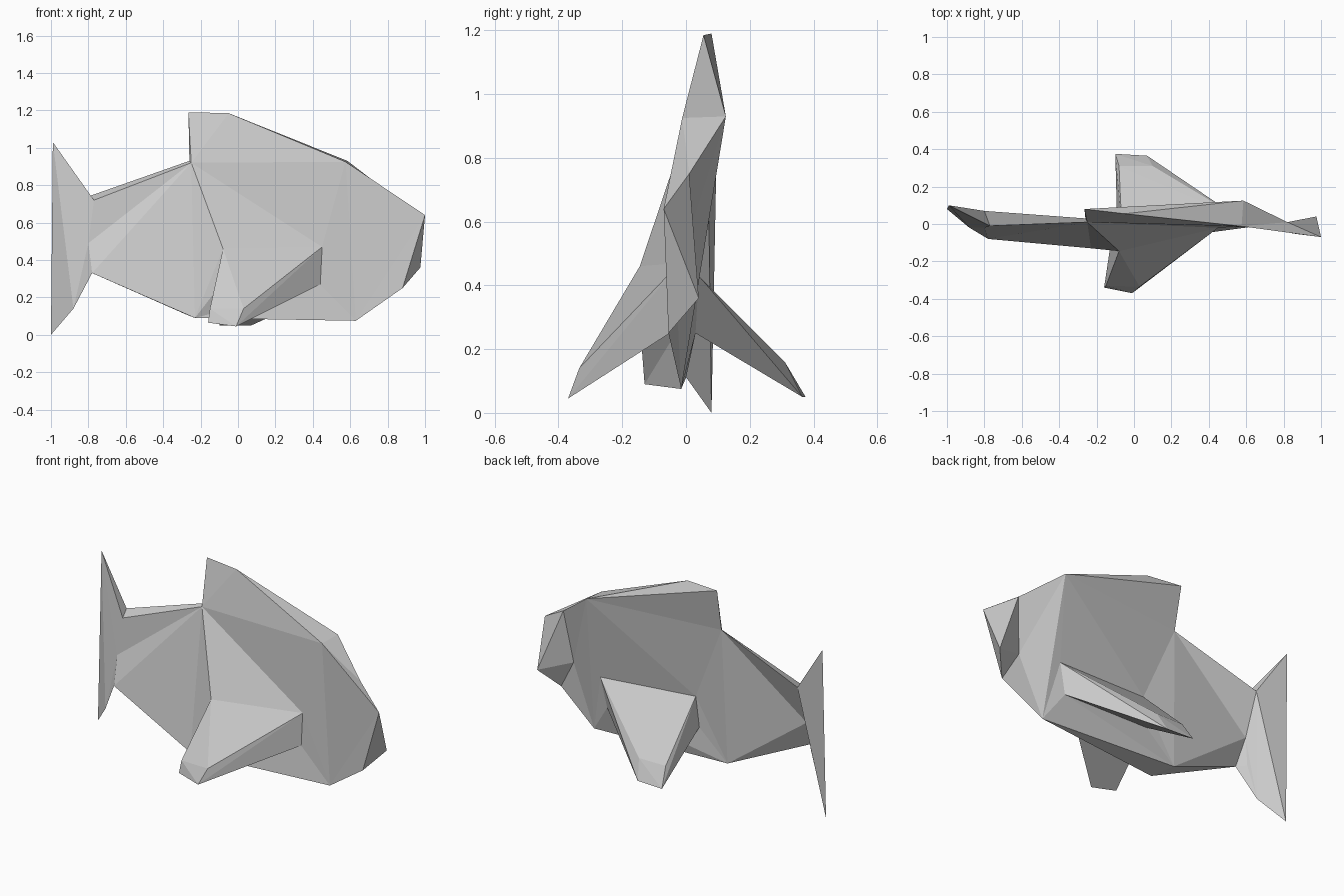
import bpy
import bmesh

default_cube = bpy.data.objects.get("Cube")
if default_cube:
    bpy.data.objects.remove(default_cube, do_unlink=True)

# One plain grey for the whole fish
grey = bpy.data.materials.new("plain_grey")
grey.use_nodes = True
grey.diffuse_color = (0.6, 0.6, 0.6, 1)
grey.node_tree.nodes["Principled BSDF"].inputs["Base Color"].default_value = grey.diffuse_color

# Named corners, shared where parts meet; "near" is the -y side, "far" the +y side
corners = {
    "nape_near": (-.25, .01, .92), "nape_far": (-.26, .03, .93),
    "crown_near": (.575, -.012, .925), "crown_far": (.585, .125, .93),
    "flank_near": (-.08, -.145, .46), "flank_far": (-.066, 0, .462),
    "gill_near": (.45, -.02, .47), "gill_far": (.55, .04, .43),
    "pit_near": (-.13, -.14, .22), "pit_far": (-.09, 0, .28),
    "root_near": (.44, -.02, .27), "root_far": (.51, .03, .25),
    "belly_near": (-.23, -.13, .09), "belly_far": (-.28, 0, .11),
    "stalk_near": (-.77, -.01, .72), "stalk_far": (-.8, .07, .74),
    "notch": (-.8, -.02, .49), "stalk_base": (-.78, -.08, .33),
    "throat": (.63, -.015, .075), "brow": (.82, .01, .75),
    "snout": (1, -.07, .64), "chin": (.975, .04, .36),
    "jaw": (.88, -.055, .25), "cheek": (.78, -.033, .43),
    "tail_top": (-.99, .1, 1.03), "tail_bottom": (-1, .08, 0),
    "tail_heel": (-.88, -.02, .14), "web_inside": (-.82, -.03, .33),
}


def add_part(name, bm):
    """Turn a finished bmesh into a grey, flat-shaded object."""
    bmesh.ops.recalc_face_normals(bm, faces=bm.faces[:])
    mesh = bpy.data.meshes.new(name)
    bm.to_mesh(mesh)
    bm.free()
    mesh.materials.append(grey)
    bpy.context.collection.objects.link(bpy.data.objects.new(name, mesh))


def wrapped_part(name, points):
    """Closed convex skin around corner names and extra points."""
    bm = bmesh.new()
    for point in points:
        bm.verts.new(corners[point] if isinstance(point, str) else point)
    bmesh.ops.convex_hull(bm, input=bm.verts[:])
    loose = [vert for vert in bm.verts if not vert.link_faces]
    bmesh.ops.delete(bm, geom=loose, context='VERTS')
    add_part(name, bm)


def panelled_part(name, panels):
    """Skin made of flat panels, each written as a line of corner names."""
    bm = bmesh.new()
    made = {}
    for panel in panels:
        for key in panel.split():
            if key not in made:
                made[key] = bm.verts.new(corners[key])
        bm.faces.new([made[key] for key in panel.split()])
    add_part(name, bm)


def fan(hub, rim):
    """Triangles from one hub corner to each step along a rim of corners."""
    keys = rim.split()
    return [f"{hub} {first} {second}" for first, second in zip(keys, keys[1:])]


# Near side of the body
near_side = fan("nape_near", "stalk_near notch stalk_base belly_near flank_near gill_near crown_near")
near_side += fan("belly_near", "flank_near pit_near root_near throat")
near_side += fan("gill_near", "root_near throat crown_near")
near_side += ["flank_near pit_near root_near gill_near"]

# Head, hollowed on its far cheek
head = fan("snout", "crown_near throat jaw chin brow crown_near")
head += fan("cheek", "crown_far brow chin jaw throat crown_far")
head += ["crown_near crown_far brow"]

# Far side of the body
far_side = fan("nape_far", "stalk_far notch belly_far flank_far crown_far")
far_side += fan("crown_far", "flank_far gill_far throat")
far_side += fan("belly_far", "flank_far pit_far root_far throat")
far_side += ["gill_far throat root_far", "flank_far pit_far root_far gill_far"]

# Back strip, underside and stalk end
seams = ["stalk_near stalk_far nape_far nape_near", "nape_near nape_far crown_far crown_near"]
seams += fan("belly_far", "throat belly_near stalk_base notch")
seams += ["stalk_near stalk_far notch"]
panelled_part("body", near_side + head + far_side + seams)

# Tail fin sweeping up and down from the stalk, with a small web below the notch
tail = fan("tail_top", "stalk_near notch tail_heel tail_bottom stalk_far stalk_near")
tail += fan("stalk_far", "stalk_near notch tail_heel tail_bottom")
panelled_part("tail_fin", tail)
wrapped_part("tail_web", ["notch", "stalk_base", "tail_heel", "web_inside"])

# Dorsal fin rising from the back ridge
wrapped_part("dorsal_fin", ["nape_near", "nape_far", "crown_near", "crown_far",
                            (-.265, .08, 1.19), (-.05, .055, 1.185)])

# Paired side fins, each with a thick root and a blunt tip
fin_tips = {
    "near": [(-.16, -.34, .065), (-.01, -.37, .045), (-.15, -.33, .14), (.03, -.335, .14)],
    "far": [(-.1, .375, .05), (.07, .365, .05), (-.08, .31, .16), (.1, .31, .16)],
}
for side, fin_name in (("near", "right_side_fin"), ("far", "left_side_fin")):
    root = [f"{spot}_{side}" for spot in ("flank", "gill", "pit", "root")]
    wrapped_part(fin_name, root + fin_tips[side])
